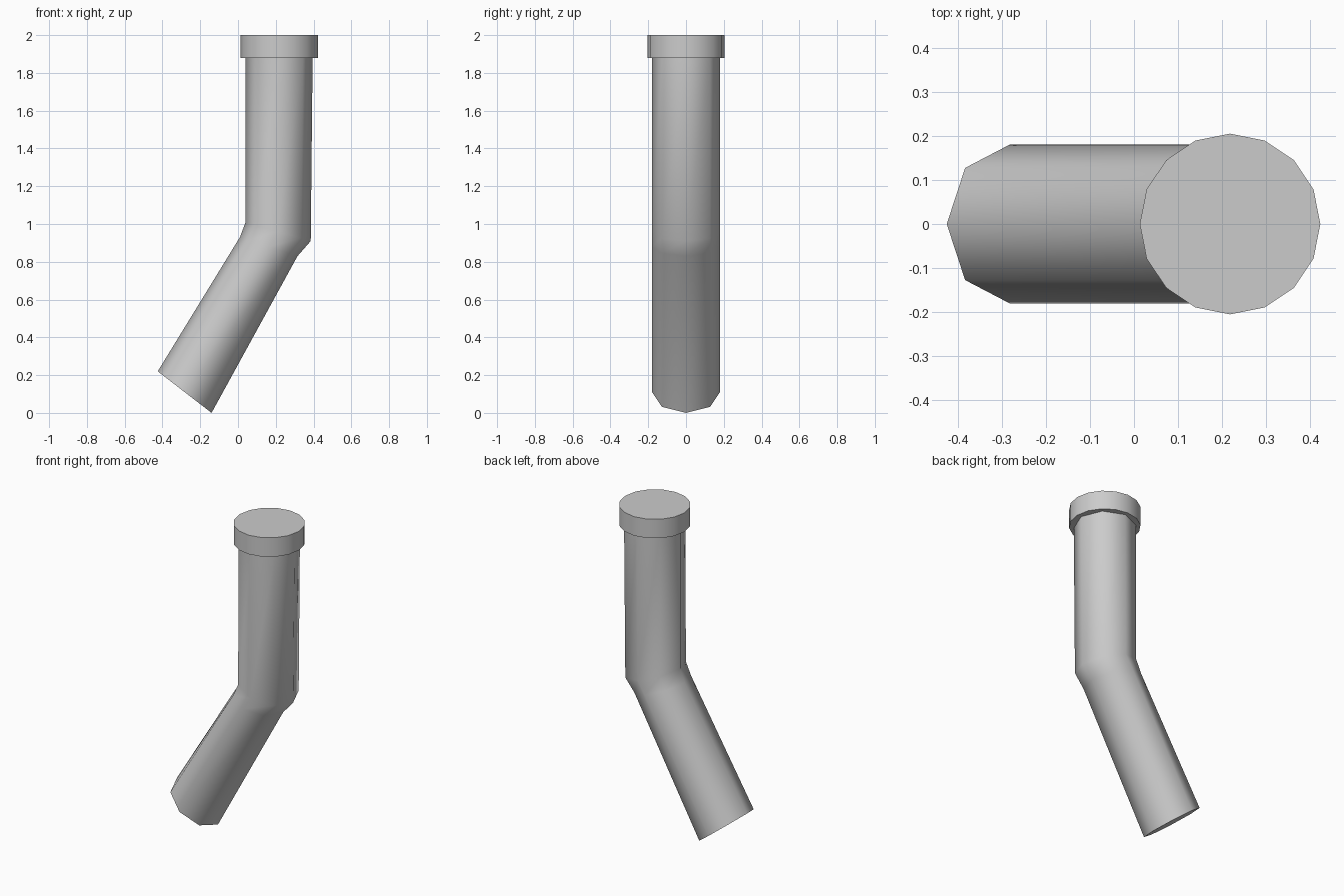
import bpy, bmesh, math

cube = bpy.data.objects.get("Cube")
if cube:
    bpy.data.objects.remove(cube, do_unlink=True)

grey = bpy.data.materials.new("light grey")
grey.use_nodes = True
colour = (0.6, 0.6, 0.6, 1)
grey.diffuse_color = colour
grey.node_tree.nodes["Principled BSDF"].inputs["Base Color"].default_value = colour


def loft(name, rings, sides, radius):
    """Closed tube through tilted rings, each given by its left and right (x, z) ends."""
    bm = bmesh.new()
    loops = []
    for (x0, z0), (x1, z1) in rings:
        loop = []
        for i in range(sides):
            a = 2 * math.pi * i / sides
            t = (1 + math.cos(a)) / 2
            loop.append(bm.verts.new((x0 + (x1 - x0) * t, radius * math.sin(a), z0 + (z1 - z0) * t)))
        loops.append(loop)
    for low, high in zip(loops, loops[1:]):
        for i in range(sides):
            j = (i + 1) % sides
            bm.faces.new((low[i], low[j], high[j], high[i]))
    bm.faces.new(loops[0])
    bm.faces.new(loops[-1])
    bmesh.ops.recalc_face_normals(bm, faces=bm.faces)
    mesh = bpy.data.meshes.new(name)
    bm.to_mesh(mesh)
    bm.free()
    mesh.materials.append(grey)
    obj = bpy.data.objects.new(name, mesh)
    bpy.context.collection.objects.link(obj)
    bpy.ops.object.select_all(action='DESELECT')
    obj.select_set(True)
    bpy.context.view_layer.objects.active = obj
    bpy.ops.object.shade_smooth_by_angle(angle=math.radians(60))
    return obj


# Bent eight-sided pipe, from the slanted lower end up to the collar
loft("bent_pipe", [
    ((-0.425, 0.22), (-0.14, 0.0)),
    ((0.01, 0.93), (0.315, 0.83)),
    ((0.04, 1.01), (0.385, 0.91)),
    ((0.04, 1.88), (0.395, 1.88)),
], 8, 0.18)

# Wider collar disc closing the top
loft("top_collar", [
    ((0.013, 1.88), (0.423, 1.88)),
    ((0.013, 2.0), (0.423, 2.0)),
], 16, 0.205)
